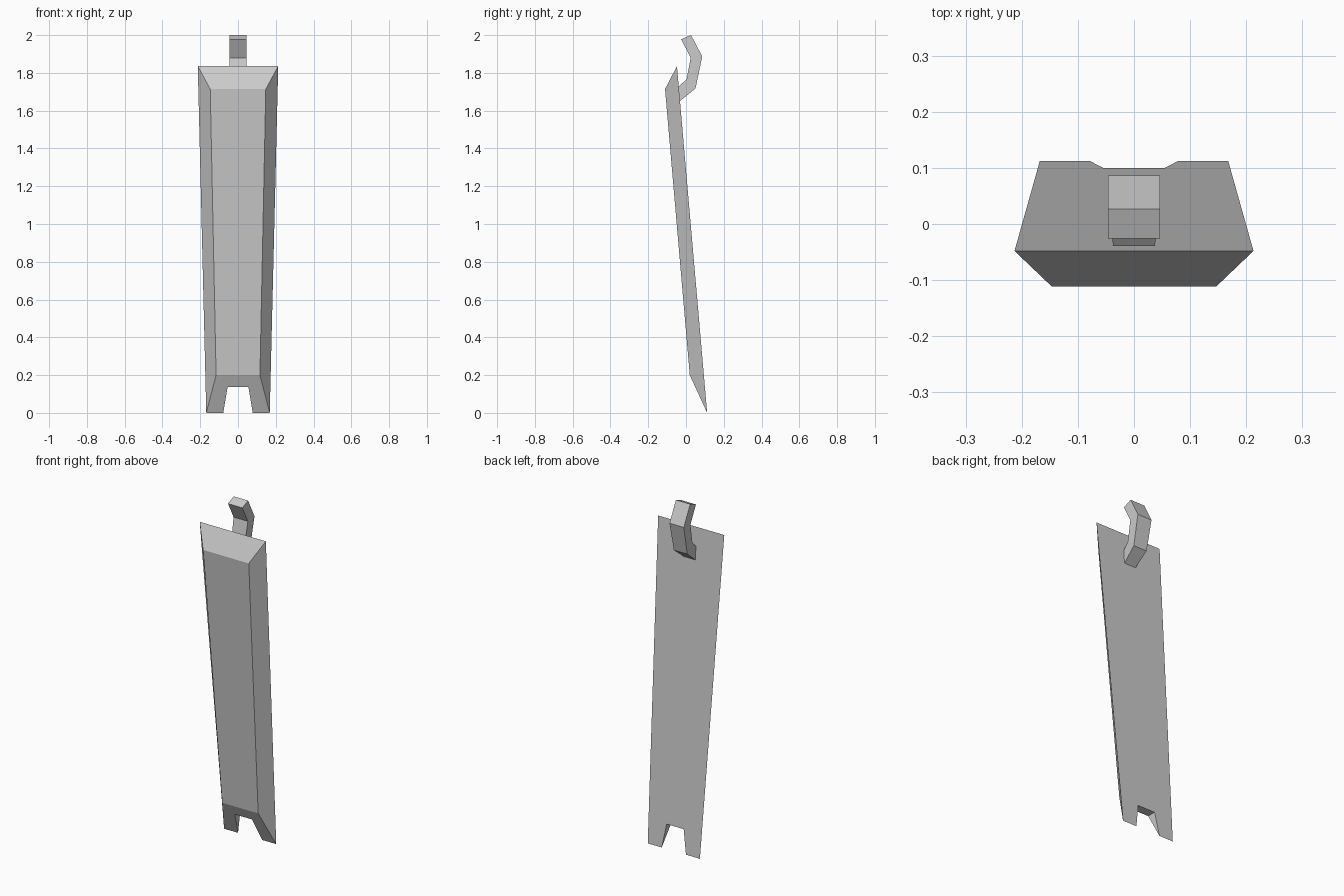
import bpy

if "Cube" in bpy.data.objects:
    bpy.data.objects.remove(bpy.data.objects["Cube"])


def mesh_object(name, verts, faces):
    mesh = bpy.data.meshes.new(name)
    mesh.from_pydata(verts, [], faces)
    mesh.validate()
    obj = bpy.data.objects.new(name, mesh)
    bpy.context.collection.objects.link(obj)
    return obj


def mirrored(points):
    """Each (x, y, z) becomes a left vertex 2i and a right vertex 2i+1."""
    return [(s * x, y, z) for x, y, z in points for s in (-1, 1)]


# Leaning tapered panel: flat back, bevelled front, notched foot
TOP_Z, TOP_Y, FOOT_Y = 1.836, -0.048, 0.112


def back_y(z):
    return FOOT_Y + (TOP_Y - FOOT_Y) * z / TOP_Z


notch_z = 0.138
front_low = (0.116, 0.02, 0.2)
bevel_y = FOOT_Y + (front_low[1] - FOOT_Y) * notch_z / front_low[2]
panel_points = mirrored([
    (0.168, FOOT_Y, 0),                   # 0, 1 outer foot
    (0.078, FOOT_Y, 0),                   # 2, 3 inner foot
    (0.055, back_y(notch_z), notch_z),    # 4, 5 notch back
    (0.055, bevel_y, notch_z),            # 6, 7 notch front
    (0.213, TOP_Y, TOP_Z),                # 8, 9 top edge
    front_low,                            # 10, 11 front lower
    (0.147, -0.111, 1.714),               # 12, 13 front upper
])
mesh_object("tapered_panel", panel_points, [
    (1, 9, 8, 0, 2, 4, 5, 3),             # back
    (10, 11, 13, 12),                     # front
    (12, 13, 9, 8),                       # top bevel
    (0, 10, 12, 8), (1, 9, 13, 11),       # side bevels
    (0, 2, 6, 7, 3, 1, 11, 10),           # foot bevel
    (4, 6, 2), (3, 7, 5), (4, 5, 7, 6),   # notch
])

# Bent hook: cross-sections (half width, outer y/z, inner y/z), tip to root
sections = [
    (0.046, (0.027, 2.0), (-0.026, 1.978)),
    (0.046, (0.086, 1.887), (0.025, 1.88)),
    (0.043, (0.05, 1.717), (0.003, 1.766)),
    (0.037, (-0.039, 1.645), (-0.039, 1.728)),
]
hook_verts, hook_faces = [], []
for w, outer, inner in sections:
    hook_verts += [(-w, *outer), (w, *outer), (w, *inner), (-w, *inner)]
for i in range(len(sections) - 1):
    a = 4 * i
    for k in range(4):
        n = (k + 1) % 4
        hook_faces.append((a + k, a + 4 + k, a + 4 + n, a + n))
last = 4 * (len(sections) - 1)
hook_faces += [(0, 1, 2, 3), (last + 3, last + 2, last + 1, last)]
hook = mesh_object("bent_hook", hook_verts, hook_faces)

# Make normals face outwards
import bmesh
for obj in bpy.context.collection.objects:
    bm = bmesh.new()
    bm.from_mesh(obj.data)
    bmesh.ops.recalc_face_normals(bm, faces=bm.faces)
    bm.to_mesh(obj.data)
    bm.free()
